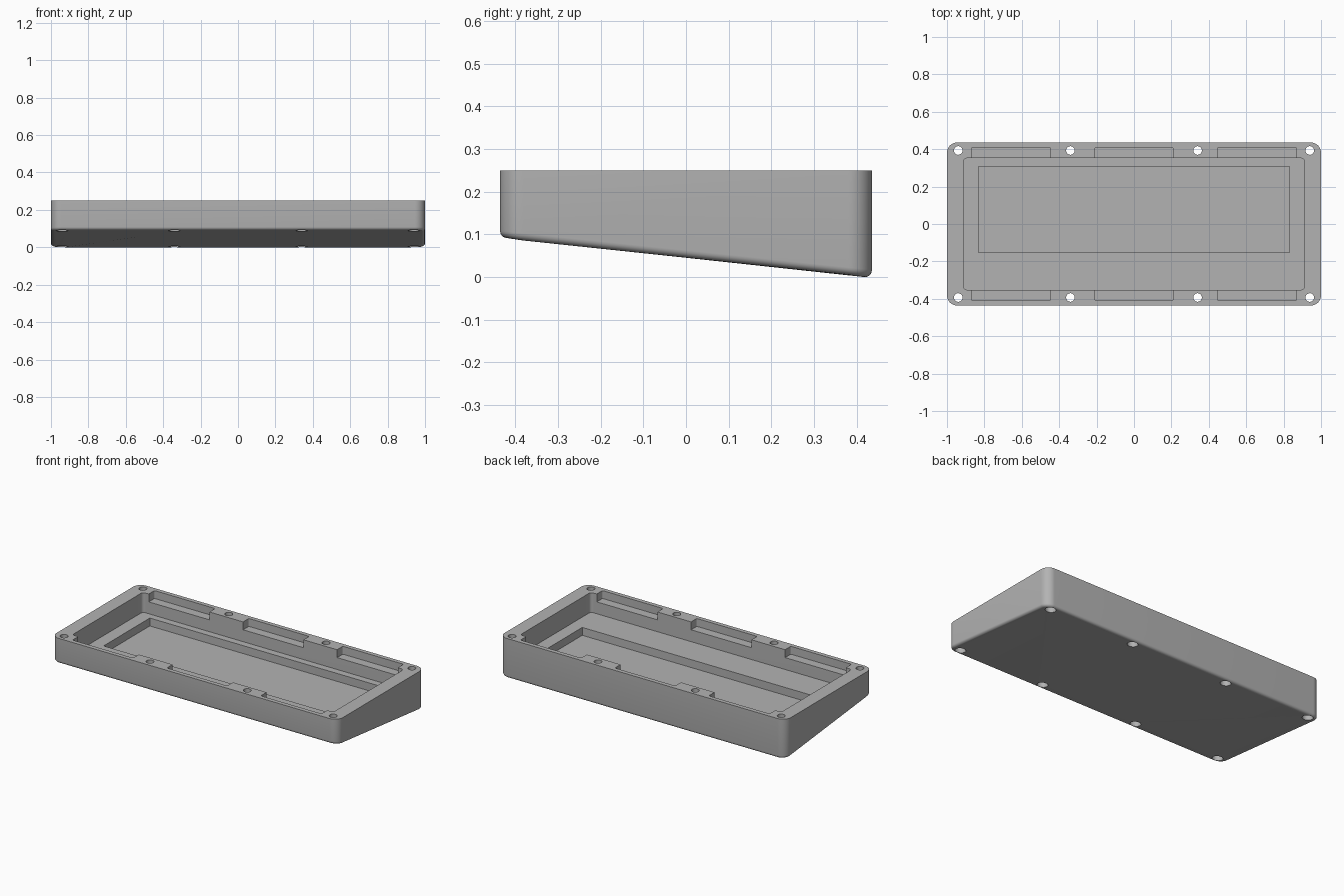
import bpy, bmesh, math

cube = bpy.data.objects.get("Cube")
if cube:
    bpy.data.objects.remove(cube, do_unlink=True)

TOP = 0.25
HALF_X, HALF_Y = 1.0, 0.436

grey = bpy.data.materials.new("light grey plastic")
grey.use_nodes = True
colour = (0.45, 0.45, 0.45, 1)
grey.diffuse_color = colour
grey.node_tree.nodes["Principled BSDF"].inputs["Base Color"].default_value = colour


def floor_height(y):
    """Height of the sloping underside."""
    return 0.0455 - 0.105 * y


def rounded_block(name, x0, x1, y0, y1, z0, z1, radius, steps=8):
    """Upright prism with rounded vertical corners."""
    bm = bmesh.new()
    corners = [(x1, y1, -1, -1), (x0, y1, 1, -1), (x0, y0, 1, 1), (x1, y0, -1, 1)]
    ring = []
    for i, (x, y, sx, sy) in enumerate(corners):
        for k in range(steps + 1):
            a = math.pi / 2 * (i + k / steps)
            ring.append(bm.verts.new((x + sx * radius + radius * math.cos(a),
                                      y + sy * radius + radius * math.sin(a), z0)))
    base = bm.faces.new(ring)
    lid = bmesh.ops.extrude_face_region(bm, geom=[base])["geom"]
    for v in lid:
        if isinstance(v, bmesh.types.BMVert):
            v.co.z = z1
    bmesh.ops.recalc_face_normals(bm, faces=bm.faces)
    return finish(name, bm)


def cylinder(name, x, y, z0, z1, radius):
    bm = bmesh.new()
    bmesh.ops.create_cone(bm, cap_ends=True, segments=32, radius1=radius,
                          radius2=radius, depth=z1 - z0)
    bmesh.ops.translate(bm, verts=bm.verts, vec=(x, y, (z0 + z1) / 2))
    return finish(name, bm)


def finish(name, bm):
    mesh = bpy.data.meshes.new(name)
    bm.to_mesh(mesh)
    bm.free()
    mesh.materials.append(grey)
    obj = bpy.data.objects.new(name, mesh)
    bpy.context.collection.objects.link(obj)
    return obj


# Outer shell: sloping underside with a softened lower rim
case = rounded_block("wedge_case", -HALF_X, HALF_X, -HALF_Y, HALF_Y, 0, TOP, 0.055, 12)
bm = bmesh.new()
bm.from_mesh(case.data)
low = [v for v in bm.verts if v.co.z < 0.01]
for v in low:
    v.co.z = floor_height(v.co.y)
rim = [e for e in bm.edges if all(v in low for v in e.verts)]
bmesh.ops.bevel(bm, geom=rim, offset=0.017, offset_type='OFFSET', segments=5,
                profile=0.5, affect='EDGES')
bm.to_mesh(case.data)
bm.free()

# Main tray and the deeper well in its floor
cutters = [
    rounded_block("tray_cutter", -0.912, 0.912, -0.352, 0.352, 0.125, 0.35, 0.02),
    rounded_block("well_cutter", -0.832, 0.832, -0.153, 0.308, 0.075, 0.34, 0.004, 2),
]

# Three shallow notches along the front and back walls
for x, half in ((-0.658, 0.212), (0, 0.211), (0.658, 0.212)):
    cutters.append(rounded_block("notch_cutter", x - half, x + half, -0.409, 0.409,
                                 0.2, 0.33, 0.008, 4))

# Screw holes, wider from below
for x in (-0.94, -0.34, 0.34, 0.94):
    for y in (-0.393, 0.393):
        cutters.append(cylinder("screw_cutter", x, y, -0.1, 0.36, 0.023))
        cutters.append(cylinder("bore_cutter", x, y, -0.12, 0.17, 0.031))

for cutter in cutters:
    cut = case.modifiers.new(cutter.name, 'BOOLEAN')
    cut.operation = 'DIFFERENCE'
    cut.solver = 'EXACT'
    cut.object = cutter
    cutter.hide_render = True

# Bake the cuts and drop the cutters
bpy.context.view_layer.update()
baked = bpy.data.meshes.new_from_object(
    case.evaluated_get(bpy.context.evaluated_depsgraph_get()))
case.modifiers.clear()
case.data = baked
for cutter in cutters:
    bpy.data.objects.remove(cutter, do_unlink=True)

# Rest the underside on the ground
lowest = min(v.co.z for v in baked.vertices)
for v in baked.vertices:
    if v.co.z < TOP - 0.001:
        v.co.z -= lowest

bpy.ops.object.select_all(action='DESELECT')
case.select_set(True)
bpy.context.view_layer.objects.active = case
bpy.ops.object.shade_smooth_by_angle(angle=math.radians(30))
